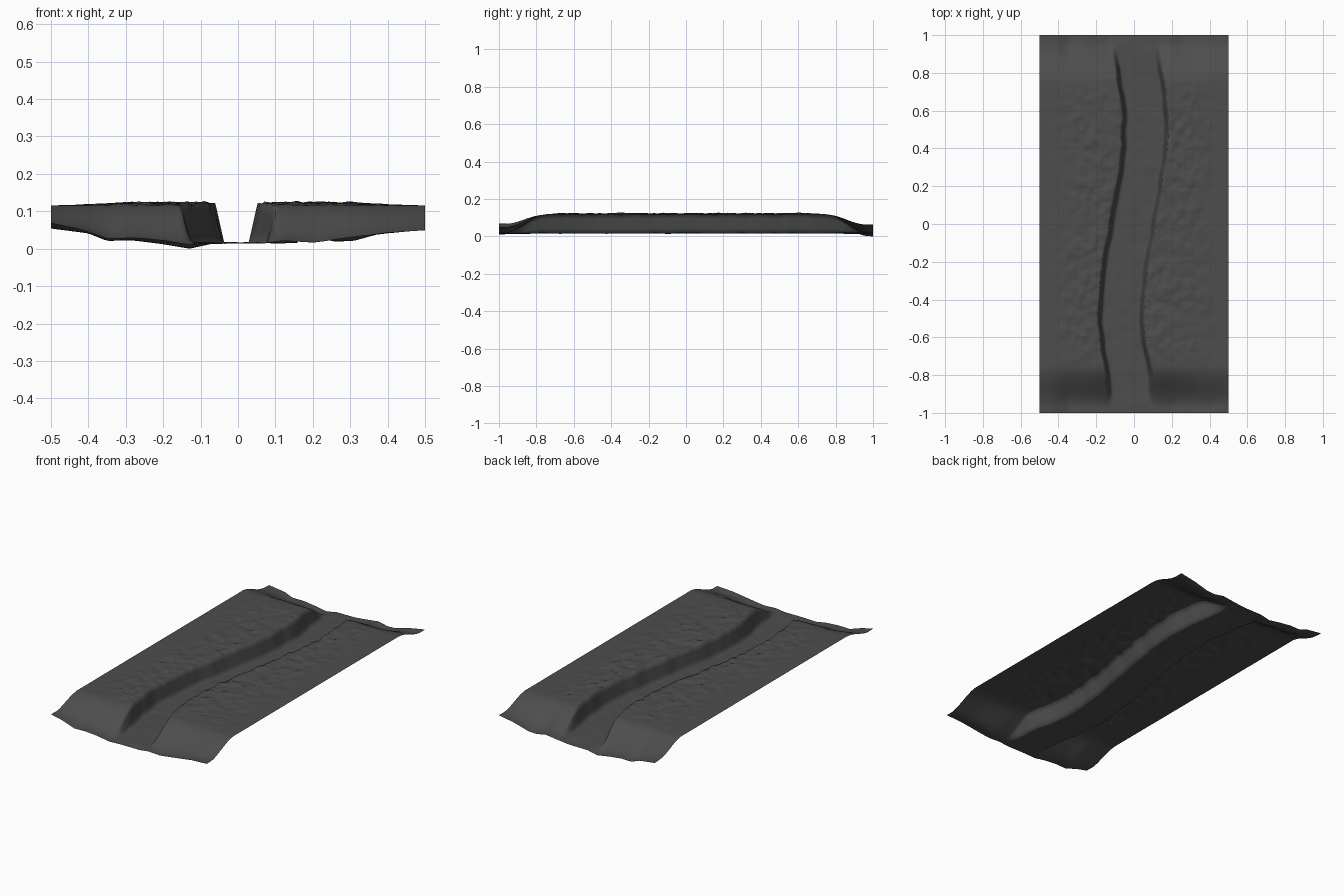
import bpy, bmesh
from mathutils import Vector, noise

if "Cube" in bpy.data.objects:
    bpy.data.objects.remove(bpy.data.objects["Cube"])


def lerp_table(table, v):
    """Piecewise smooth interpolation through (position, value) pairs."""
    if v <= table[0][0]:
        return table[0][1]
    for (a, p), (b, q) in zip(table, table[1:]):
        if v <= b:
            return p + (q - p) * (v - a) / (b - a)
    return table[-1][1]


def smooth(a, b, v):
    t = max(0.0, min(1.0, (v - a) / (b - a)))
    return t * t * (3 - 2 * t)


# Trench centre line (y, x) and the two end-edge profiles (x, z)
CENTRE = [(-1, -.01), (-.9, -.018), (-.8, -.027), (-.65, -.055), (-.52, -.068), (-.38, -.064),
          (-.2, -.045), (0, -.01), (.2, .028), (.36, .05), (.54, .062), (.68, .05),
          (.8, .026), (.92, .01), (1, .005)]
FRONT = [(-.5, .07), (-.43, .055), (-.35, .028), (-.28, .03), (-.2, .024), (-.13, .012),
         (-.05, .015), (.07, .015), (.12, .022), (.2, .018), (.27, .027), (.4, .045), (.5, .05)]
BACK = [(-.5, .055), (-.4, .042), (-.35, .022), (-.28, .023), (-.2, .013), (-.13, .001),
        (-.07, .014), (.05, .015), (.12, .022), (.2, .032), (.26, .02), (.31, .022),
        (.4, .047), (.5, .065)]
TOP, FLOOR = 0.117, 0.017
HALF_FLOOR, WALL = 0.098, 0.024


def spread(a, b, n):
    return [a + (b - a) * i / n for i in range(n)]


def row_columns(y):
    """(x, wall height 0..1) across one row, with columns following the trench walls."""
    c = lerp_table(CENTRE, y)
    l = c - HALF_FLOOR + .009 * noise.noise(Vector((3.1, y * 9, 0)))
    r = c + HALF_FLOOR + .009 * noise.noise(Vector((8.7, y * 9, 0)))
    cols = [(x, 1.0) for x in spread(-.5, l - WALL, 32)]
    cols += [(l - WALL + WALL * i / 4, 1 - i / 4) for i in range(4)]
    cols += [(x, 0.0) for x in spread(l, r, 16)]
    cols += [(r + WALL * i / 4, i / 4) for i in range(4)]
    cols += [(x, 1.0) for x in spread(r + WALL, .5, 32)] + [(.5, 1.0)]
    return cols


def height(x, y, wall):
    # plateau roughness fades out towards the sheet borders
    rough = smooth(.5, .25, abs(x)) * smooth(.8, .65, abs(y))
    n = noise.noise(Vector((x * 28, y * 20, 1.7))) + .5 * noise.noise(Vector((x * 55, y * 45, 5.2)))
    plateau = TOP + rough * (.004 + .0075 * n)
    floor = FLOOR + .003 * noise.noise(Vector((x * 15, y * 15, 9.0)))
    z = floor + (plateau - floor) * wall
    # both ends roll down to a wavy edge
    edge = lerp_table(FRONT if y < 0 else BACK, x)
    t = smooth(.75, .97, abs(y))
    wave = .005 * t * (1 - smooth(.95, 1, abs(y))) * noise.noise(Vector((x * 9, y * 9, 3)))
    return max(0, z + (edge - z) * t + wave)


# Terrain sheet
bm = bmesh.new()
ROWS = 180
rows = []
for j in range(ROWS + 1):
    y = -1 + 2 * j / ROWS
    rows.append([bm.verts.new((x, y, height(x, y, w))) for x, w in row_columns(y)])
for lo, hi in zip(rows, rows[1:]):
    for i in range(len(lo) - 1):
        bm.faces.new((lo[i], lo[i + 1], hi[i + 1], hi[i])).smooth = True
# settle the lowest point on the ground
low = min(v.co.z for v in bm.verts)
for v in bm.verts:
    v.co.z -= low
mesh = bpy.data.meshes.new("trench_terrain")
bm.to_mesh(mesh)
bm.free()
terrain = bpy.data.objects.new("trench_terrain", mesh)
bpy.context.collection.objects.link(terrain)

# Dark grey ground
mat = bpy.data.materials.new("dark_grey_ground")
mat.diffuse_color = (.075, .075, .075, 1)
mat.use_nodes = True
mat.node_tree.nodes["Principled BSDF"].inputs["Base Color"].default_value = mat.diffuse_color
mesh.materials.append(mat)
